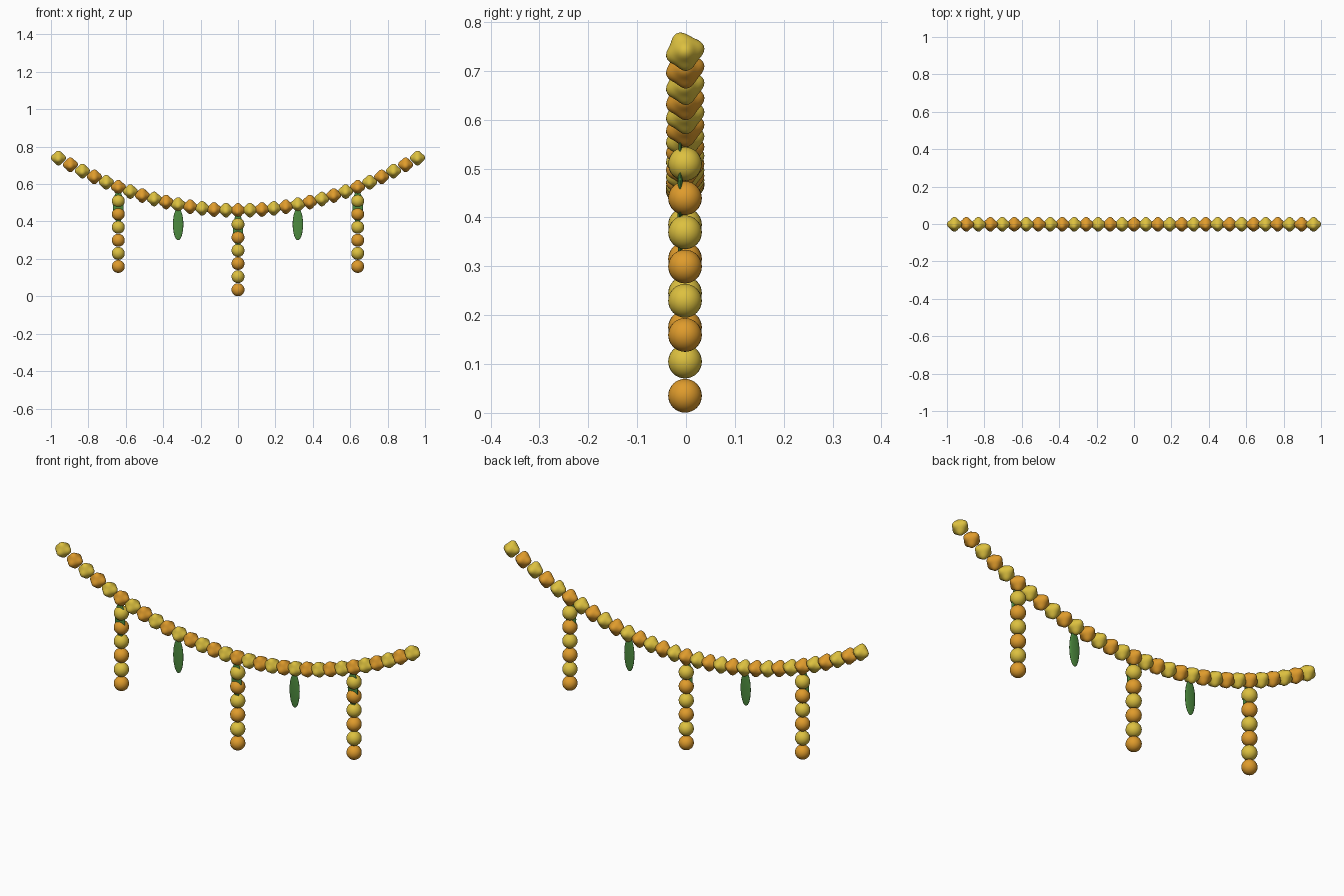
import bpy, bmesh, math
from mathutils import Vector

if "Cube" in bpy.data.objects:
    bpy.data.objects.remove(bpy.data.objects["Cube"])

Y0 = -0.002          # common depth of the strand
SPACING = 0.064      # distance between garland flowers
R = 0.0345           # round bead radius


def material(name, rgb):
    m = bpy.data.materials.new(name)
    m.diffuse_color = (*rgb, 1)
    m.use_nodes = True
    m.node_tree.nodes["Principled BSDF"].inputs["Base Color"].default_value = m.diffuse_color
    return m


yellow = material("marigold yellow", (0.72, 0.53, 0.05))
orange = material("marigold orange", (0.74, 0.33, 0.025))
green = material("leaf green", (0.075, 0.26, 0.05))


def make_mesh(name, bm, mat):
    for f in bm.faces:
        f.smooth = True
    me = bpy.data.meshes.new(name)
    bm.to_mesh(me)
    bm.free()
    me.materials.append(mat)
    return me


def ball(name, mat, scale):
    bm = bmesh.new()
    bmesh.ops.create_uvsphere(bm, u_segments=24, v_segments=16, radius=1)
    bmesh.ops.scale(bm, vec=scale, verts=bm.verts)
    return make_mesh(name, bm, mat)


def flower(name, mat):
    # lobed blossom: a ball with soft corners around the strand and along it
    lobes = [Vector((0, math.cos(math.radians(a)), math.sin(math.radians(a))))
             for a in (12, 114, 200, 274)] + [Vector((1, 0, 0)), Vector((-1, 0, 0))]
    bm = bmesh.new()
    bmesh.ops.create_icosphere(bm, subdivisions=4, radius=1)
    for v in bm.verts:
        d = v.co.normalized()
        bump = sum(max(0, d.dot(n)) ** 7 for n in lobes)
        v.co = d * (0.0315 + 0.0088 * bump)
    return make_mesh(name, bm, mat)


def place(name, mesh, x, y, z):
    ob = bpy.data.objects.new(name, mesh)
    ob.location = (x, y, z)
    bpy.context.collection.objects.link(ob)


def sag(x):
    return 0.46 + 0.28 * (x / 0.96) ** 2


flowers = [flower("yellow_flower", yellow), flower("orange_flower", orange)]
beads = [ball("yellow_bead", yellow, (R, R, R)), ball("orange_bead", orange, (R, R, R))]
leaf = ball("leaf", green, (0.028, 0.0055, 0.085))

# sagging garland
for i in range(31):
    x = (i - 15) * SPACING
    place("garland_flower", flowers[i % 2], x, Y0, sag(x))

# hanging bead drops
for x in (-0.64, 0, 0.64):
    for k in range(6):
        place("drop_bead", beads[k % 2], x, Y0, sag(x) - 0.075 - 0.07 * k)

# hanging leaves
for x in (-0.64, -0.32, 0, 0.32, 0.64):
    place("hanging_leaf", leaf, x, Y0 - 0.01, sag(x) - 0.106)
